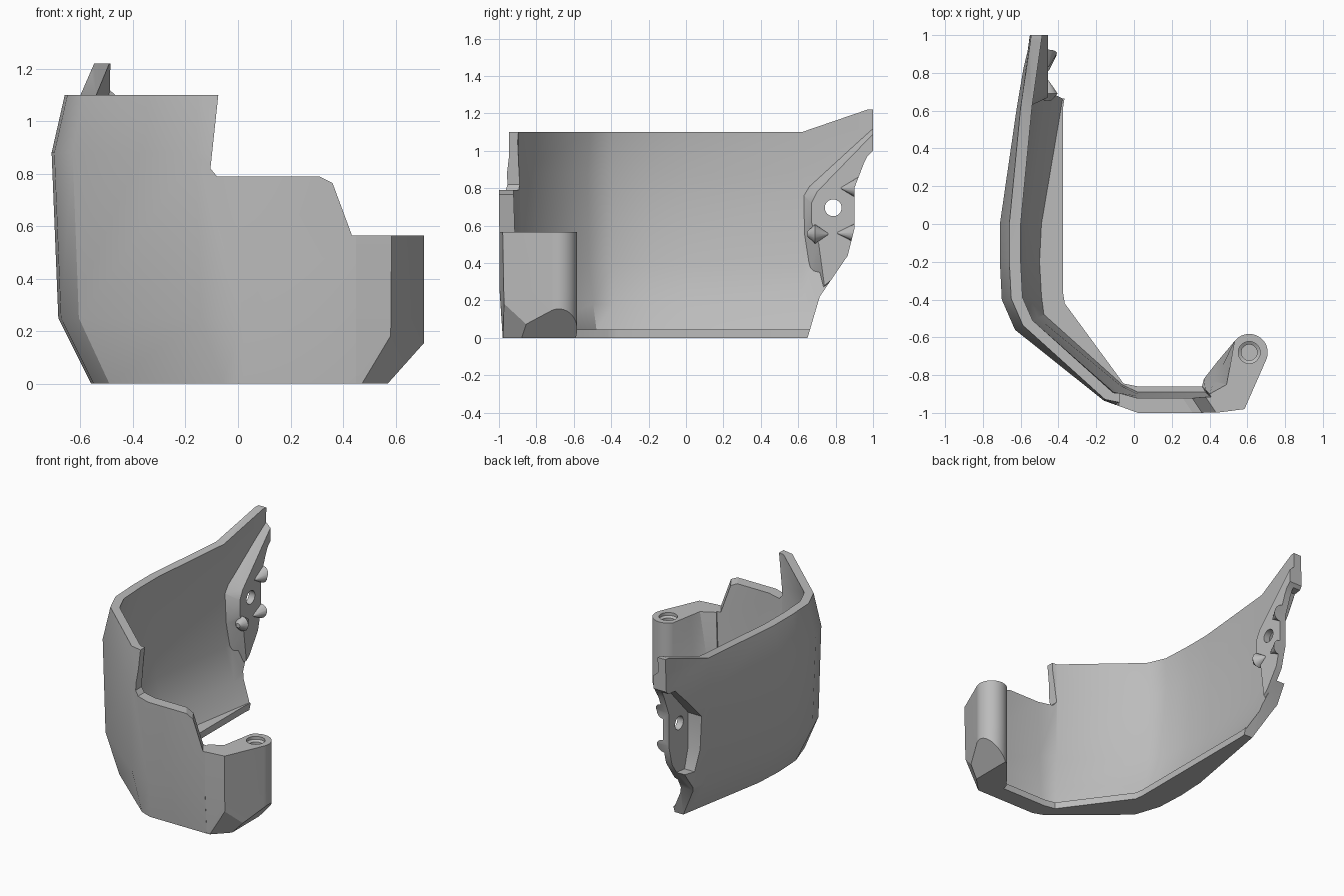
import bpy, bmesh, math
from mathutils import Vector

cube = bpy.data.objects.get("Cube")
if cube:
    bpy.data.objects.remove(cube, do_unlink=True)

grey = bpy.data.materials.new("light_grey")
grey.use_nodes = True
grey.diffuse_color = (0.5, 0.5, 0.5, 1)
grey.node_tree.nodes["Principled BSDF"].inputs["Base Color"].default_value = (0.5, 0.5, 0.5, 1)


def loft(name, rings, cuts=()):
    """Closed solid through rings of equal length, trimmed by (point, normal) planes."""
    bm = bmesh.new()
    loops = [[bm.verts.new(p) for p in ring] for ring in rings]
    n = len(loops[0])
    for a, b in zip(loops, loops[1:]):
        for i in range(n):
            j = (i + 1) % n
            bm.faces.new((a[i], a[j], b[j], b[i]))
    bm.faces.new(loops[0])
    bm.faces.new(loops[-1][::-1])
    for point, normal in cuts:
        geom = bm.verts[:] + bm.edges[:] + bm.faces[:]
        bmesh.ops.bisect_plane(bm, geom=geom, plane_co=point, plane_no=normal, clear_outer=True)
        bmesh.ops.holes_fill(bm, edges=[e for e in bm.edges if e.is_boundary])
    bmesh.ops.recalc_face_normals(bm, faces=bm.faces)
    mesh = bpy.data.meshes.new(name)
    bm.to_mesh(mesh)
    bm.free()
    mesh.materials.append(grey)
    obj = bpy.data.objects.new(name, mesh)
    bpy.context.collection.objects.link(obj)
    return obj


def side_prism(name, pts, x0, x1):
    return loft(name, [[(x, y, z) for y, z in pts] for x in (x0, x1)])


def disc(c, r, axis, n=32):
    ring = []
    for i in range(n):
        a = 2 * math.pi * i / n
        u, v = r * math.cos(a), r * math.sin(a)
        offset = {"x": (0, u, v), "y": (u, 0, v), "z": (u, v, 0)}[axis]
        ring.append(Vector(c) + Vector(offset))
    return ring


def combine(obj, tool, operation):
    tool.hide_render = True
    mod = obj.modifiers.new("cut", "BOOLEAN")
    mod.operation, mod.solver, mod.object = operation, "EXACT", tool
    bpy.context.view_layer.objects.active = obj
    bpy.ops.object.modifier_apply(modifier=mod.name)
    bpy.data.objects.remove(tool, do_unlink=True)


def smooth(obj, degrees):
    bpy.ops.object.select_all(action="DESELECT")
    obj.select_set(True)
    bpy.context.view_layer.objects.active = obj
    bpy.ops.object.shade_smooth_by_angle(angle=math.radians(degrees))


# Wrapped shell: outer x, y, inward direction, bottom shift x, y, top lean, floor depth
stations = [
    (-0.55, 1.03, 1, 0, 0.18, 0, 0.005, 0.24),
    (-0.62, 0.62, 1, 0, 0.18, 0, 0.02, 0.245),
    (-0.71, 0.0, 1, 0, 0.16, 0, 0.05, 0.335),
    (-0.71, -0.2, 1, 0, 0.15, 0, 0.05, 0.335),
    (-0.70, -0.4, 1, 0.1, 0.15, 0, 0.05, 0.325),
    (-0.63, -0.56, 0.85, 0.45, 0.14, -0.02, 0.05, 0.31),
    (-0.16, -0.935, 0.7, 0.6, 0.1, -0.015, 0.01, 0.15),
    (0.02, -1.0, 0, 1, 0, 0.02, 0.035, 0.14),
    (0.45, -1.0, 0, 1, 0, 0.02, 0.035, 0.14),
]


def section(x, y, nx, ny, lx, ly, top, floor):
    outer = [(x + lx * k, y + ly * k, z) for z, k in [(0, 1), (0.25, 0.17), (0.88, 0)]]
    wall = min(lx + 0.06 + ly, floor - 0.01)
    steps = [(1.1, top), (1.3, top * 2), (1.3, top * 2 + 0.06), (1.1, top + 0.06),
             (0.88, 0.075), (0.4, 0.09), (0.18, 0.1 + lx * 0.3),
             (0.045, max(wall, 0.11)), (0.045, floor), (0, floor)]
    return outer + [(x + nx * d, y + ny * d, z) for z, d in steps]


shell = loft("wrapped_shell", [section(*s) for s in stations])

# Raised mounting pad inside the rear end
base = [(0.63, 0.55), (0.63, 0.76), (0.66, 0.81), (1.02, 1.15),
        (1.02, 0.5), (0.72, 0.24), (0.665, 0.28)]
face = [(0.67, 0.62), (0.67, 0.72), (0.70, 0.78), (1.02, 1.11),
        (1.02, 0.5), (0.74, 0.28), (0.71, 0.5)]
pad = loft("mounting_pad", [[(-0.54 + (y - 0.63) * 0.1, y, z) for y, z in base],
                            [(-0.455, y, z) for y, z in face]])
combine(shell, pad, "UNION")

# Cone-shaped ribs pointing at the pivot hole
for z, profile in [(0.555, [(0.65, 0.015), (0.69, 0.052), (0.76, 0.004)]),
                   (0.56, [(0.93, 0.065), (0.81, 0.004)]),
                   (0.8, [(0.93, 0.065), (0.83, 0.004)])]:
    rib = loft("rib", [disc((-0.456, y, z), r, "y", 16) for y, r in profile])
    combine(shell, rib, "UNION")

# Side outline with the rising rear tip
outline = [(-1.1, -0.1), (-1.1, 1.1), (0.62, 1.1), (0.97, 1.22), (1.0, 1.22), (1.0, 1.0),
           (0.97, 0.97), (0.95, 0.93), (0.90, 0.80), (0.90, 0.58), (0.865, 0.44),
           (0.715, 0.22), (0.65, 0), (0.63, -0.1)]
combine(shell, side_prism("outline_cutter", outline, -1, 1), "INTERSECT")

# Stepped notch in the front, its right side slanting inwards
notch = [(-0.06, 1.4), (-0.075, 1.1), (-0.105, 0.82), (-0.08, 0.79), (0.31, 0.79),
         (0.36, 0.765), (0.435, 0.565), (0.8, 0.565), (0.8, 1.4)]
tool = loft("notch_cutter", [[(x + (shift if x > 0 else 0), y, z) for x, z in notch]
                             for y, shift in [(-1.1, 0.067), (-0.8, -0.133)]])
combine(shell, tool, "DIFFERENCE")

# Outer recess and pivot hole
recess = [(0.69, 0.5), (0.69, 0.73), (0.92, 0.98), (1.1, 0.98), (1.1, 0.4), (0.73, 0.36)]
combine(shell, side_prism("recess_cutter", recess, -0.8, -0.5), "DIFFERENCE")
hole = loft("hole_cutter", [disc((x, 0.787, 0.695), 0.045, "x") for x in (-0.8, -0.3)])
combine(shell, hole, "DIFFERENCE")
smooth(shell, 28)

# Hinge arm with a rounded barrel and chamfered underside
cx, cy, r = 0.61, -0.68, 0.098
arc = [(cx + r * math.cos(math.radians(a)), cy + r * math.sin(math.radians(a)))
       for a in range(-25, 150, 7)]
low = [(0.36, -0.86), (0.445, -0.98), (0.58, -0.97)] + arc + [(0.44, -0.73), (0.37, -0.82)]
high = [(0.4, -0.9), (0.445, -0.998), (0.585, -0.98)] + arc + [(0.505, -0.77), (0.49, -0.85)]


def arm_ring(z, front_y):
    ring = [Vector((*a, z)).lerp(Vector((*b, z)), z / 0.565) for a, b in zip(low, high)]
    ring[1].y = front_y
    return ring


corner = Vector((0.585, -0.98, 0.2))
normal = (Vector((0.47, -0.98, 0)) - corner).cross(Vector((0.62, -0.88, 0.09)) - corner)
if normal.z > 0:
    normal.negate()
arm = loft("hinge_arm", [arm_ring(0, -0.98), arm_ring(0.25, -0.9966), arm_ring(0.565, -0.998)],
           [((0.57, 0, 0), (1.12, 0, -1)), (corner, normal)])
bore = loft("bore_cutter", [disc((cx, cy, z), s, "z") for z, s in
                            [(0.2, 0.042), (0.535, 0.042), (0.545, 0.058), (0.6, 0.058)]])
combine(arm, bore, "DIFFERENCE")
smooth(arm, 25)
